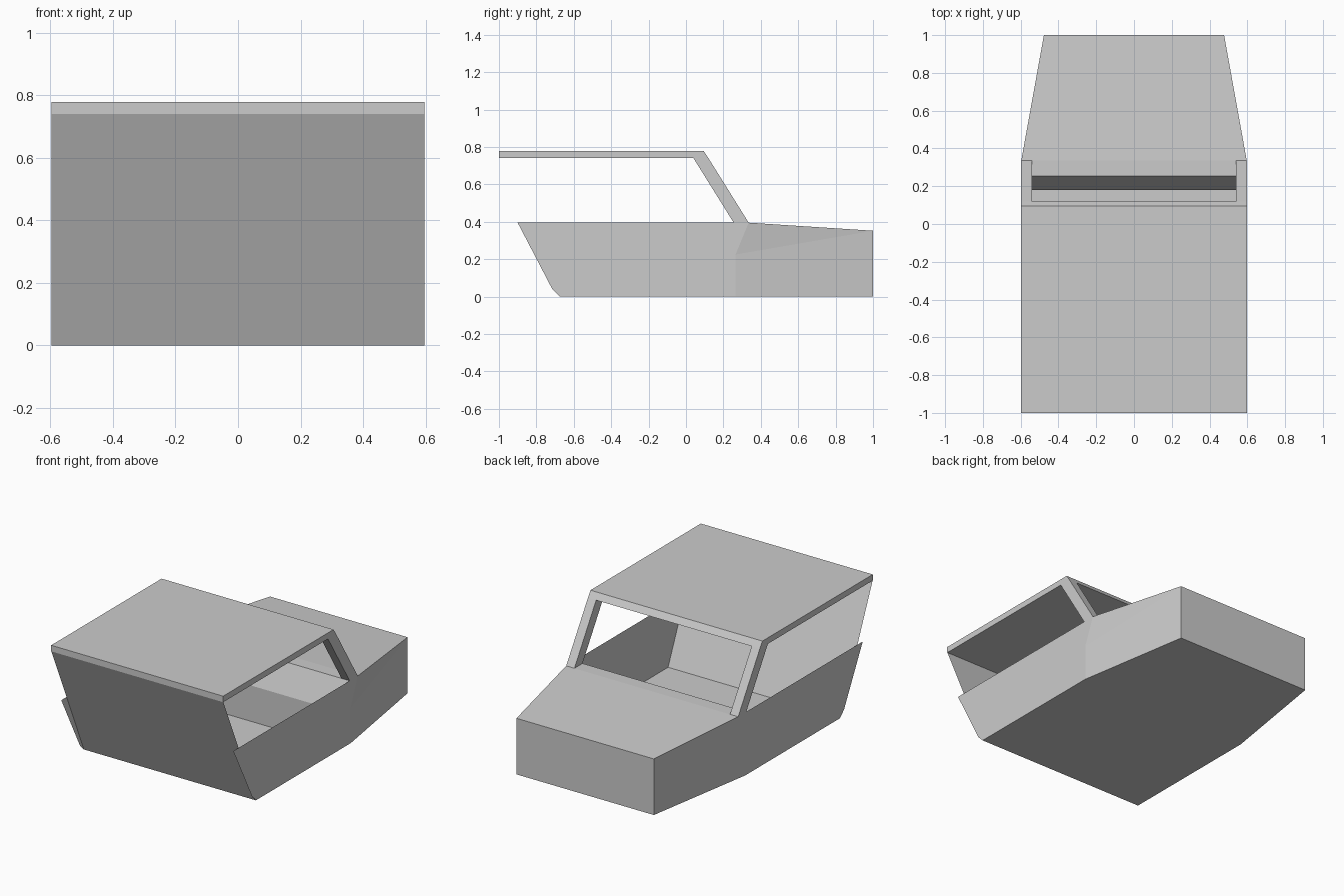
import bpy

if "Cube" in bpy.data.objects:
    bpy.data.objects.remove(bpy.data.objects["Cube"])


def mesh_object(name, verts, faces, mirror=False):
    mesh = bpy.data.meshes.new(name)
    mesh.from_pydata(verts, [], faces)
    obj = bpy.data.objects.new(name, mesh)
    bpy.context.collection.objects.link(obj)
    if mirror:
        obj.modifiers.new("Mirror", 'MIRROR')
    return obj


def strip(name, profile):
    """Thin sheet following (half width, y, z) points, spanning both sides."""
    verts = [(s * w, y, z) for w, y, z in profile for s in (-1, 1)]
    faces = [(2*i, 2*i + 1, 2*i + 3, 2*i + 2) for i in range(len(profile) - 1)]
    return mesh_object(name, verts, faces)


def prism(name, profile, x0, x1, mirror=False):
    """Solid with a (y, z) profile extruded along x."""
    n = len(profile)
    verts = [(x, y, z) for x in (x0, x1) for y, z in profile]
    faces = [tuple(range(n)), tuple(range(2*n - 1, n - 1, -1))]
    faces += [(i, i + n, (i + 1) % n + n, (i + 1) % n) for i in range(n)]
    return mesh_object(name, verts, faces, mirror)


W, NOSE = 0.597, 0.477
SILL = 0.395

# Thin body sides with projecting rear wings and tapered front
side = [(W, -0.675, 0), (W, -0.715, 0.04), (W, -0.90, SILL),
        (W, 0.335, SILL), (W, 0.265, 0.225), (W, 0.265, 0),
        (NOSE, 1, 0.352), (NOSE, 1, 0)]
mesh_object("body_side", side,
            [(5, 4, 3, 2, 1, 0), (3, 4, 6), (4, 5, 7, 6)], mirror=True)

# Floor and nose, hood and sill, sloped dashboard
strip("floor_and_nose", [(W, -0.675, 0), (W, 0.265, 0),
                         (NOSE, 1, 0), (NOSE, 1, 0.352)])
strip("hood_and_dashboard", [(NOSE, 1, 0.352), (W, 0.335, SILL),
                             (W, 0.255, SILL), (W, 0.18, 0.225),
                             (W, 0.18, 0)])

# Slanted full-height end panel
strip("rear_panel", [(W, -0.675, 0), (W, -0.998, 0.74)])

# Roof slab with windshield header, and windshield pillars
prism("roof", [(-1, 0.74), (-1, 0.778), (0.095, 0.778), (0.12, 0.74)], -W, W)
prism("windshield_pillar", [(0.04, 0.74), (0.12, 0.74),
                            (0.335, SILL), (0.255, SILL)], 0.54, W, mirror=True)

# Consistent outward normals on the closed parts
import bmesh
for name in ("roof", "windshield_pillar"):
    mesh = bpy.data.objects[name].data
    bm = bmesh.new()
    bm.from_mesh(mesh)
    bmesh.ops.recalc_face_normals(bm, faces=bm.faces)
    bm.to_mesh(mesh)
    bm.free()
